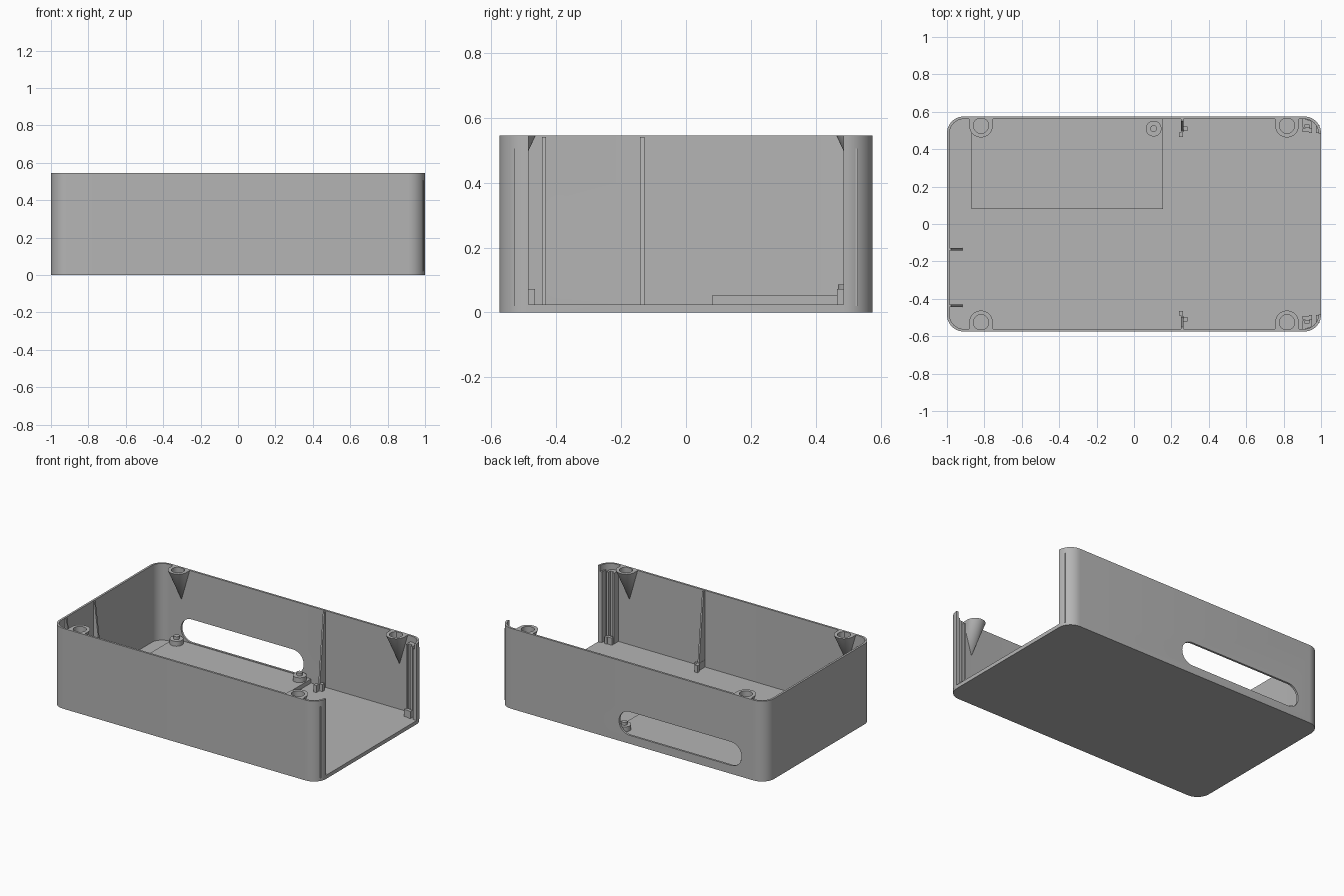
import bpy, bmesh, math
from mathutils import Matrix, Vector

if "Cube" in bpy.data.objects:
    bpy.data.objects.remove(bpy.data.objects["Cube"])

grey = bpy.data.materials.new("plain_grey")
grey.use_nodes = True
grey.diffuse_color = (0.46, 0.46, 0.46, 1)
grey.node_tree.nodes["Principled BSDF"].inputs["Base Color"].default_value = grey.diffuse_color

WALL, FLOOR, TOP = 0.014, 0.025, 0.545
HX, HY, R = 1.0, 0.575, 0.09
UPRIGHT = Matrix.Rotation(math.pi / 2, 4, "X")
SIDEWAYS = Matrix.Rotation(math.pi / 2, 4, "Y")


def rounded(hx, hy, r, cx=0, cy=0, seg=10):
    """Rounded rectangle outline; also gives capsules and circles."""
    pts = []
    for q, (sx, sy) in enumerate([(1, 1), (-1, 1), (-1, -1), (1, -1)]):
        for i in range(seg + 1):
            a = math.pi / 2 * (q + i / seg)
            p = Vector((cx + sx * (hx - r) + r * math.cos(a),
                        cy + sy * (hy - r) + r * math.sin(a)))
            if all((p - o).length > 1e-5 for o in pts):
                pts.append(p)
    return pts


def rect(x0, x1, y0, y1):
    return [(x0, y0), (x1, y0), (x1, y1), (x0, y1)]


def finish(name, bm, matrix=None):
    if matrix:
        bm.transform(matrix)
    bmesh.ops.recalc_face_normals(bm, faces=bm.faces)
    mesh = bpy.data.meshes.new(name)
    bm.to_mesh(mesh)
    bm.free()
    mesh.materials.append(grey)
    ob = bpy.data.objects.new(name, mesh)
    bpy.context.collection.objects.link(ob)
    return ob


def prism(name, pts, z0, z1, matrix=None):
    bm = bmesh.new()
    face = bm.faces.new([bm.verts.new((p[0], p[1], z0)) for p in pts])
    ext = bmesh.ops.extrude_face_region(bm, geom=[face])["geom"]
    bmesh.ops.translate(bm, vec=(0, 0, z1 - z0),
                        verts=[v for v in ext if isinstance(v, bmesh.types.BMVert)])
    return finish(name, bm, matrix)


def select(ob):
    bpy.ops.object.select_all(action="DESELECT")
    ob.select_set(True)
    bpy.context.view_layer.objects.active = ob


def cut(ob, cutter):
    cutter.hide_render = True
    mod = ob.modifiers.new("cut", "BOOLEAN")
    mod.operation, mod.solver, mod.object = "DIFFERENCE", "EXACT", cutter
    select(ob)
    bpy.ops.object.modifier_apply(modifier=mod.name)
    bpy.data.objects.remove(cutter)


def smooth(ob):
    select(ob)
    bpy.ops.object.shade_smooth_by_angle(angle=math.radians(30))


# Open tray with rounded corners, an open right end, a long slot and a cable hole
shell = prism("shell", rounded(HX, HY, R), 0, TOP)
cut(shell, prism("cavity", rounded(HX - WALL, HY - WALL, R - WALL), FLOOR, 0.7))
cut(shell, prism("end_opening", rect(0.93, 1.1, -0.485, 0.485), FLOOR, 0.7))
cut(shell, prism("slot", rounded(0.46, 0.08, 0.08, -0.36, 0.137), -0.65, -0.5, UPRIGHT))
cut(shell, prism("cable_hole", rounded(0.08, 0.08, 0.08, -0.137, -0.315), -1.1, -0.9, SIDEWAYS))
smooth(shell)

# Raised floor with two stepped posts
prism("raised_floor", rect(-0.87, 0.155, 0.08, 0.565), FLOOR - 0.005, 0.053)
for side, x in (("left", 0.105), ("right", -0.818)):
    smooth(prism(side + "_post", rounded(0.042, 0.042, 0.042, x, 0.51), 0.05, 0.086))
    smooth(prism(side + "_post_pin", rounded(0.018, 0.018, 0.018, x, 0.51), 0.08, 0.106))


# Screw bosses: U-shaped tops tapering to a point on the wall
def boss(name, x, sy):
    bm = bmesh.new()
    w, cy, back, seg = 0.063, 0.526, 0.565, 20
    outline = [(x + w, back)]
    outline += [(x + w * math.cos(a), cy - w * math.sin(a))
                for a in (math.pi * i / seg for i in range(seg + 1))]
    outline.append((x - w, back))
    ring = [bm.verts.new((px, sy * py, TOP)) for px, py in outline]
    tip = bm.verts.new((x, sy * back, 0.327))
    bm.faces.new(ring)
    for i, v in enumerate(ring):
        bm.faces.new((v, ring[i - 1], tip))
    ob = finish(name, bm)
    cut(ob, prism("screw_hole", rounded(0.041, 0.041, 0.041, x, sy * cy), TOP - 0.045, 0.6))
    smooth(ob)


for sx, end in ((1, "left"), (-1, "right")):
    for sy, side in ((1, "back"), (-1, "front")):
        boss(f"{side}_{end}_boss", 0.818 * sx, sy)

# Tapered ribs on the closed end wall
taper = [(-0.99, FLOOR - 0.005), (-0.915, FLOOR - 0.005), (-0.978, TOP - 0.005), (-0.99, TOP - 0.005)]
for i, y in enumerate((-0.135, -0.437)):
    prism(f"end_rib_{i + 1}", taper, -y - 0.0065, -y + 0.0065, UPRIGHT)

# Side ribs with floor clips, and panel guides at the open end
for sy, side in ((1, "back"), (-1, "front")):
    flip = Matrix.Scale(sy, 4, (0, 1, 0))
    turn = flip @ Matrix.Translation((0.258, 0.425, 0)) @ Matrix.Rotation(math.pi / 2, 4, "Z")
    side_taper = [(0.07, FLOOR - 0.005), (0.14, FLOOR - 0.005), (0.14, TOP - 0.005), (0.125, TOP - 0.005)]
    prism(side + "_rib", side_taper, -0.006, 0.006, turn @ UPRIGHT)
    clip = [(0.24, 0.465), (0.262, 0.465), (0.262, 0.498), (0.285, 0.498),
            (0.285, 0.522), (0.262, 0.522), (0.262, 0.56), (0.25, 0.56),
            (0.25, 0.49), (0.24, 0.49)]
    prism(side + "_rib_clip", clip, FLOOR - 0.005, 0.073, flip)
    guide = [(0.9, 0.515), (0.912, 0.515), (0.912, 0.53), (0.938, 0.53),
             (0.938, 0.508), (0.952, 0.508), (0.952, 0.55), (0.9, 0.565)]
    prism(side + "_panel_guide", guide, FLOOR - 0.005, TOP - 0.04, flip)
    foot = [(0.9, 0.492), (0.935, 0.492), (0.935, 0.487), (0.952, 0.487),
            (0.952, 0.515), (0.915, 0.515), (0.915, 0.51), (0.9, 0.51)]
    prism(side + "_guide_foot", foot, FLOOR - 0.005, 0.073, flip)
    prism(side + "_end_stop", rect(0.972, 0.992, 0.487, 0.53), FLOOR - 0.005, TOP - 0.04, flip)
